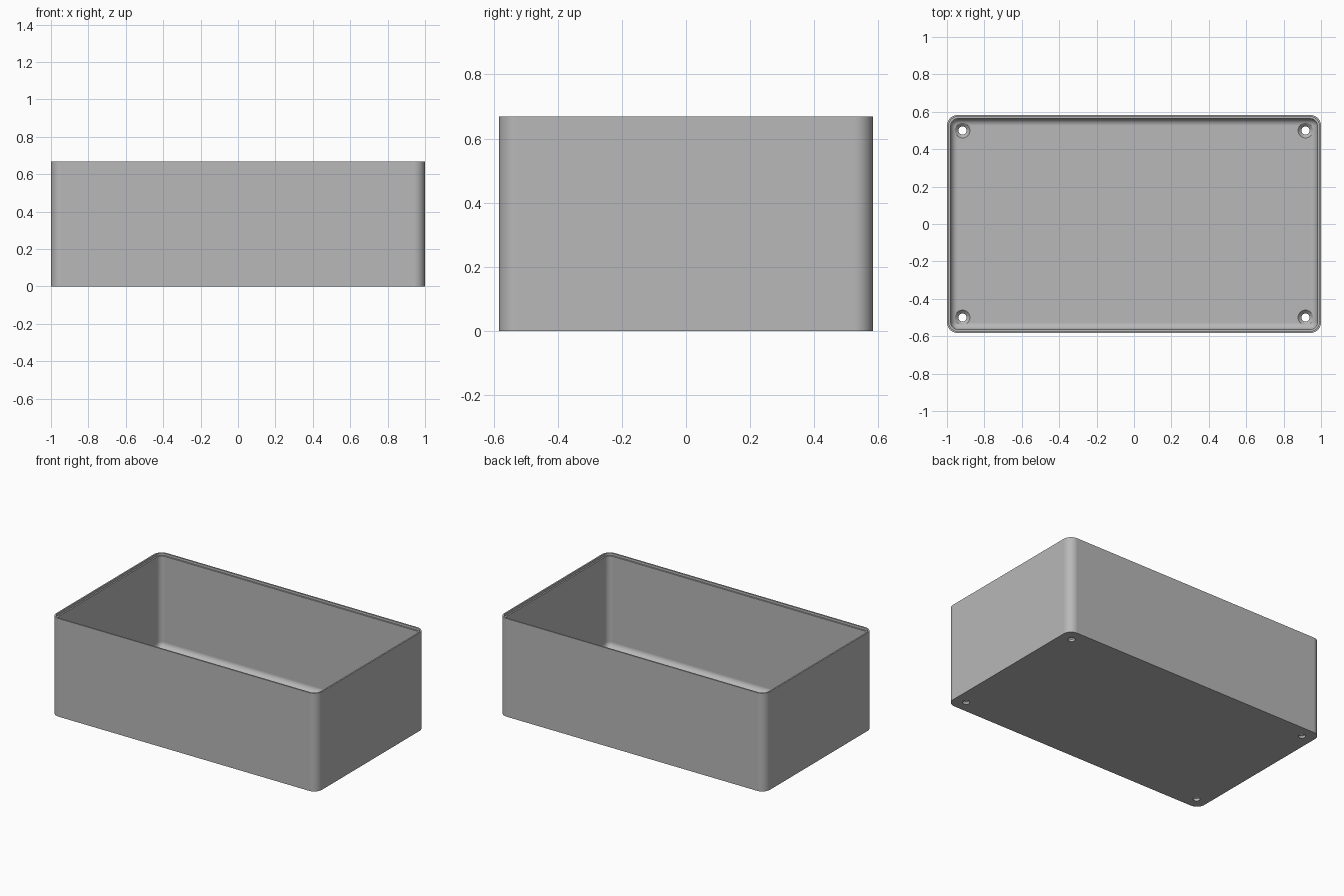
import bpy, bmesh
from math import pi, sin, cos

cube = bpy.data.objects.get("Cube")
if cube:
    bpy.data.objects.remove(cube)

HX, HY, H = 1.0, 0.583, 0.668      # half sizes and height
RADIUS, WALL, FLOOR, FILLET = 0.058, 0.02, 0.033, 0.036
SEG = 10

grey = bpy.data.materials.new("mid grey")
grey.use_nodes = True
colour = (0.48, 0.48, 0.48, 1)
grey.diffuse_color = colour
grey.node_tree.nodes["Principled BSDF"].inputs["Base Color"].default_value = colour


def ring(bm, inset, z):
    """Rounded rectangle of vertices, inset from the outer wall."""
    r = max(RADIUS - inset, 0.002)
    cx, cy = HX - inset - r, HY - inset - r
    verts = []
    for k, (sx, sy) in enumerate([(1, 1), (-1, 1), (-1, -1), (1, -1)]):
        for i in range(SEG + 1):
            a = (k + i / SEG) * pi / 2
            verts.append(bm.verts.new((sx * cx + r * cos(a), sy * cy + r * sin(a), z)))
    return verts


def circle(bm, x, y, r, z, n=32):
    return [bm.verts.new((x + r * cos(2 * pi * i / n), y + r * sin(2 * pi * i / n), z))
            for i in range(n)]


def skin(bm, rings):
    """Closed solid through a series of matching rings."""
    for a, b in zip(rings, rings[1:]):
        for i in range(len(a)):
            j = (i + 1) % len(a)
            bm.faces.new((a[i], a[j], b[j], b[i]))
    bm.faces.new(rings[0][::-1])
    bm.faces.new(rings[-1])


def finish(bm, name):
    bmesh.ops.recalc_face_normals(bm, faces=bm.faces[:])
    mesh = bpy.data.meshes.new(name)
    bm.to_mesh(mesh)
    bm.free()
    mesh.materials.append(grey)
    obj = bpy.data.objects.new(name, mesh)
    bpy.context.collection.objects.link(obj)
    return obj


# Open tray: outer wall, stepped rim, inner wall, rounded floor edge
bm = bmesh.new()
profile = [(0, 0), (0, H), (0.01, H), (0.01, H - 0.016), (WALL, H - 0.016)]
for i in range(SEG + 1):
    a = i / SEG * pi / 2
    profile.append((WALL + FILLET * (1 - cos(a)), FLOOR + FILLET * (1 - sin(a))))
skin(bm, [ring(bm, d, z) for d, z in profile])
tray = finish(bm, "open_tray")

# Countersunk screw holes in the four corners
bm = bmesh.new()
for sx in (-1, 1):
    for sy in (-1, 1):
        skin(bm, [circle(bm, sx * 0.917, sy * 0.5, r, z) for r, z in
                  [(0.022, -0.05), (0.022, 0.015), (0.04, FLOOR), (0.04, 0.1)]])
cutter = finish(bm, "screw_hole_cutter")
cutter.hide_render = True
cutter.hide_set(True)

cut = tray.modifiers.new("screw holes", 'BOOLEAN')
cut.operation, cut.solver, cut.object = 'DIFFERENCE', 'EXACT', cutter

# Bake the holes, then smooth the curved areas
bpy.ops.object.select_all(action='DESELECT')
bpy.context.view_layer.objects.active = tray
tray.select_set(True)
bpy.ops.object.modifier_apply(modifier=cut.name)
bpy.data.objects.remove(cutter)
bpy.ops.object.shade_smooth_by_angle(angle=pi / 6)
weighted = tray.modifiers.new("weighted normals", 'WEIGHTED_NORMAL')
weighted.keep_sharp = True
